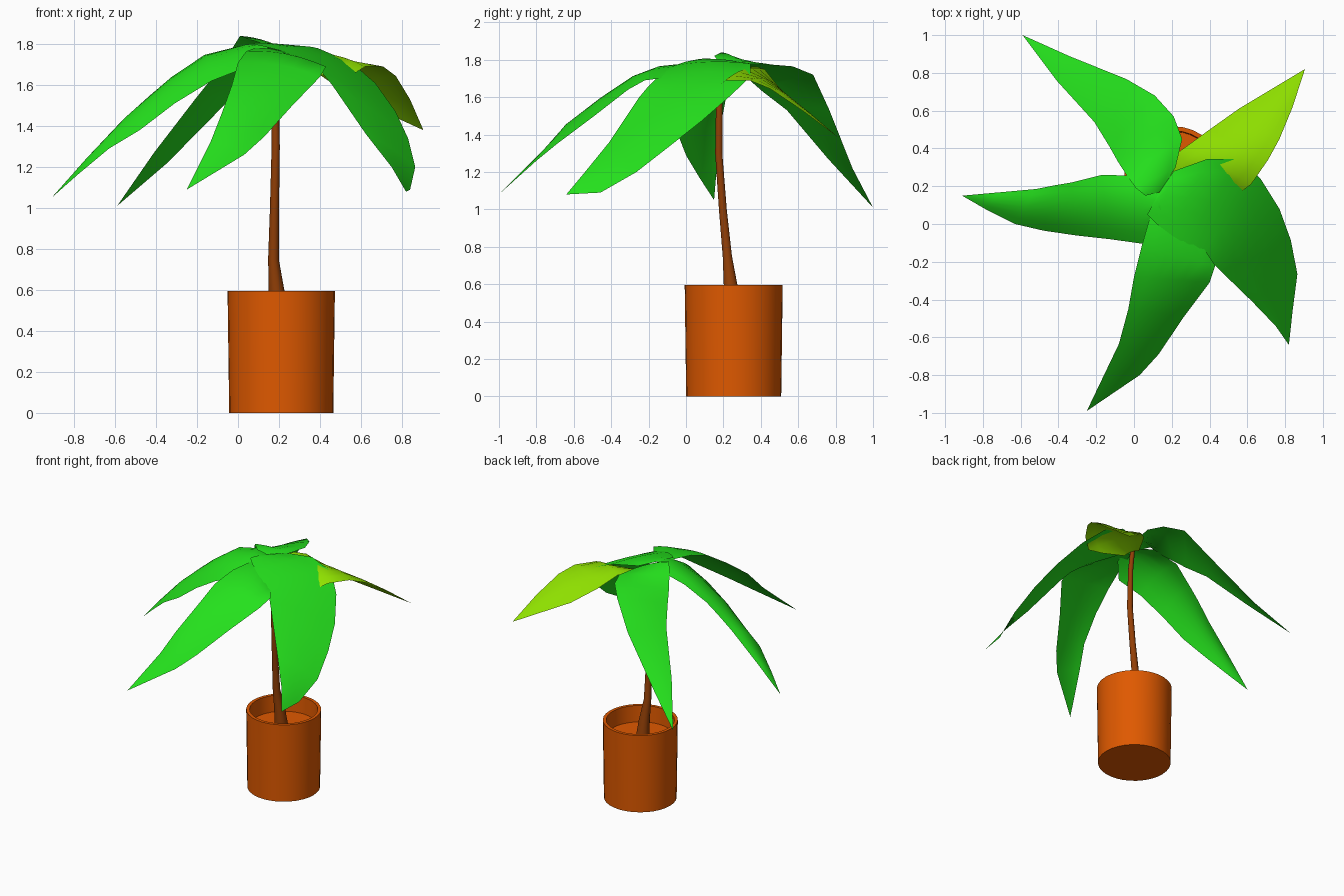
import bpy, bmesh, math
from mathutils import Vector


def material(name, rgb):
    m = bpy.data.materials.new(name)
    m.diffuse_color = (*rgb, 1)
    return m


TERRACOTTA = material("terracotta orange", (0.74, 0.1, 0.0))
BARK = material("bark brown", (0.29, 0.05, 0.002))
GREEN = material("leaf green", (0.018, 0.75, 0.012))
LIME = material("lime leaf", (0.28, 0.76, 0.0))


def finish(name, bm, mat, angle=40):
    me = bpy.data.meshes.new(name)
    bm.to_mesh(me)
    bm.free()
    me.materials.append(mat)
    ob = bpy.data.objects.new(name, me)
    bpy.context.collection.objects.link(ob)
    bpy.context.view_layer.objects.active = ob
    ob.select_set(True)
    bpy.ops.object.shade_smooth_by_angle(angle=math.radians(angle))
    ob.select_set(False)


def tube(name, rings, sides, mat):
    """Skin round horizontal rings given as (x, y, z, radius), capped at both ends."""
    bm = bmesh.new()
    loops = []
    for x, y, z, r in rings:
        loops.append([bm.verts.new((x + r * math.cos(2 * math.pi * i / sides),
                                    y + r * math.sin(2 * math.pi * i / sides), z))
                      for i in range(sides)])
    for a, b in zip(loops, loops[1:]):
        for i in range(sides):
            j = (i + 1) % sides
            bm.faces.new((a[i], a[j], b[j], b[i]))
    bm.faces.new(loops[0][::-1])
    bm.faces.new(loops[-1])
    finish(name, bm, mat)


def leaf(name, mat, tip, stations, camber, cols=6):
    """Sheet from the tip to the base; each station is a left and a right edge point."""
    bm = bmesh.new()
    rows = []
    for l, r in stations:
        l, r = Vector(l), Vector(r)
        arch = camber * min(1, (r - l).length / 0.3)
        row = []
        for i in range(cols + 1):
            t = i / cols
            p = l.lerp(r, t)
            p.z += arch * 4 * t * (1 - t)
            row.append(bm.verts.new(p))
        rows.append(row)
    point = bm.verts.new(tip)
    for i in range(cols):
        bm.faces.new((point, rows[0][i + 1], rows[0][i]))
        for a, b in zip(rows, rows[1:]):
            bm.faces.new((a[i], a[i + 1], b[i + 1], b[i]))
    bmesh.ops.recalc_face_normals(bm, faces=bm.faces)
    bm.normal_update()
    if sum(f.normal.z for f in bm.faces) < 0:
        bmesh.ops.reverse_faces(bm, faces=bm.faces)
    finish(name, bm, mat, 60)


# Pot with a hollow rim and raised inner floor
CX, CY = 0.211, 0.255
tube("pot", [(CX, CY, z, r) for z, r in
             ((0, 0.254), (0.595, 0.262), (0.595, 0.238), (0.47, 0.234))], 32, TERRACOTTA)

# Bent, tapering trunk
tube("trunk", [(0.195, 0.25, 0.465, 0.048), (0.188, 0.238, 0.6, 0.038),
               (0.173, 0.221, 0.75, 0.026), (0.178, 0.197, 1.0, 0.022),
               (0.184, 0.175, 1.3, 0.02), (0.18, 0.178, 1.6, 0.018),
               (0.17, 0.188, 1.76, 0.016)], 10, BARK)

# Leaves
leaf("back_left_leaf", GREEN, (-0.59, 1.0, 1.01), [
    ((-0.41, 0.76, 1.27), (-0.345, 0.89, 1.22)),
    ((-0.21, 0.54, 1.53), (-0.04, 0.767, 1.53)),
    ((-0.13, 0.41, 1.63), (0.11, 0.68, 1.72)),
    ((-0.085, 0.33, 1.70), (0.21, 0.57, 1.765)),
    ((-0.04, 0.26, 1.76), (0.255, 0.45, 1.775)),
    ((0.01, 0.19, 1.84), (0.22, 0.30, 1.78)),
    ((0.06, 0.15, 1.82), (0.14, 0.17, 1.79))], 0.015)

leaf("left_leaf", GREEN, (-0.91, 0.15, 1.05), [
    ((-0.78, 0.075, 1.165), (-0.72, 0.167, 1.25)),
    ((-0.63, 0.0, 1.29), (-0.52, 0.185, 1.45)),
    ((-0.48, -0.035, 1.38), (-0.42, 0.205, 1.55)),
    ((-0.31, -0.06, 1.51), (-0.33, 0.22, 1.63)),
    ((-0.13, -0.08, 1.62), (-0.17, 0.26, 1.74)),
    ((0.05, -0.105, 1.69), (0.03, 0.255, 1.785)),
    ((0.15, 0.0, 1.76), (0.13, 0.18, 1.79))], 0.05)

leaf("front_leaf", GREEN, (-0.25, -0.99, 1.09), [
    ((-0.135, -0.75, 1.32), (0.03, -0.80, 1.26)),
    ((-0.08, -0.635, 1.46), (0.13, -0.69, 1.35)),
    ((-0.03, -0.45, 1.60), (0.265, -0.49, 1.50)),
    ((0.0, -0.28, 1.71), (0.40, -0.31, 1.64)),
    ((0.04, -0.12, 1.765), (0.43, -0.22, 1.69)),
    ((0.08, 0.02, 1.78), (0.33, -0.07, 1.71)),
    ((0.13, 0.12, 1.77), (0.2, 0.08, 1.76))], 0.025)

leaf("right_leaf", GREEN, (0.82, -0.64, 1.08), [
    ((0.75, -0.54, 1.20), (0.84, -0.457, 1.09)),
    ((0.625, -0.41, 1.36), (0.865, -0.265, 1.20)),
    ((0.46, -0.25, 1.60), (0.83, -0.085, 1.34)),
    ((0.41, -0.20, 1.66), (0.77, 0.08, 1.47)),
    ((0.36, -0.16, 1.70), (0.67, 0.24, 1.61)),
    ((0.28, -0.11, 1.74), (0.555, 0.345, 1.71)),
    ((0.20, -0.06, 1.77), (0.39, 0.345, 1.78)),
    ((0.12, 0.0, 1.79), (0.21, 0.28, 1.79)),
    ((0.07, 0.05, 1.80), (0.13, 0.16, 1.80))], 0.015)

leaf("back_right_leaf", LIME, (0.905, 0.82, 1.38), [
    ((0.73, 0.715, 1.46), (0.84, 0.62, 1.53)),
    ((0.555, 0.61, 1.54), (0.77, 0.45, 1.645)),
    ((0.40, 0.50, 1.65), (0.71, 0.34, 1.69)),
    ((0.29, 0.42, 1.75), (0.62, 0.21, 1.69)),
    ((0.22, 0.37, 1.765), (0.54, 0.15, 1.64)),
    ((0.19, 0.32, 1.76), (0.43, 0.17, 1.645)),
    ((0.14, 0.22, 1.75), (0.24, 0.18, 1.69))], 0.03)
